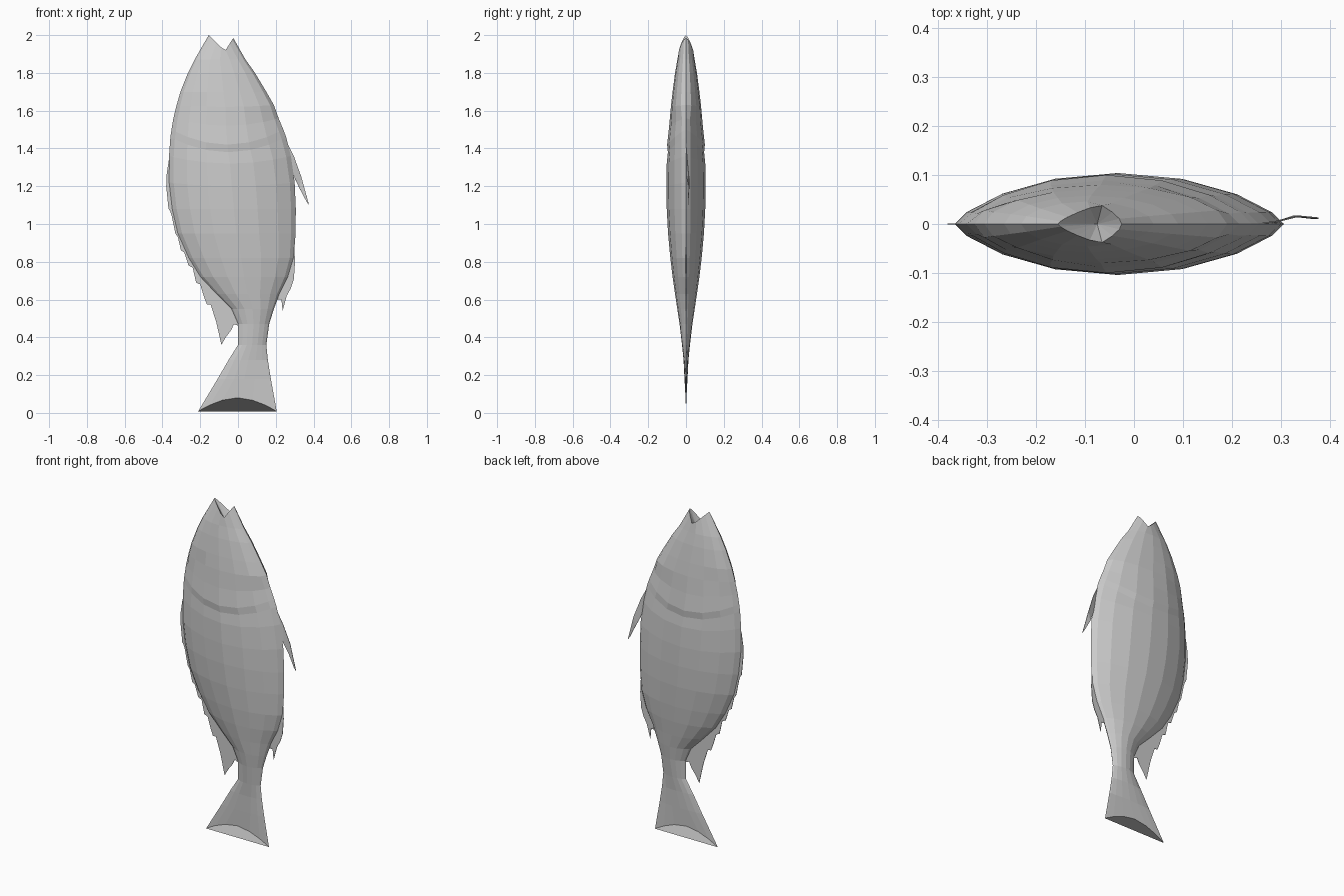
import bpy, bmesh, math

cube = bpy.data.objects.get("Cube")
if cube:
    bpy.data.objects.remove(cube, do_unlink=True)

grey = bpy.data.materials.new("pale_grey")
grey.use_nodes = True
colour = (0.6, 0.6, 0.6, 1)
grey.diffuse_color = colour
grey.node_tree.nodes["Principled BSDF"].inputs["Base Color"].default_value = colour


def make_object(name, bm):
    mesh = bpy.data.meshes.new(name)
    bm.to_mesh(mesh)
    bm.free()
    mesh.materials.append(grey)
    obj = bpy.data.objects.new(name, mesh)
    bpy.context.collection.objects.link(obj)
    return obj


# Body sections: height, back edge, belly edge, half thickness, downward sag
SECTIONS = [
    (1.87, -.23, .04, .046, 0), (1.8, -.265, .09, .058, 0),
    (1.7, -.305, .15, .071, 0), (1.63, -.325, .19, .08, .01),
    (1.56, -.342, .215, .089, .04), (1.5, -.352, .24, .1, .08),
    (1.46, -.358, .255, .096, .08), (1.36, -.365, .28, .102, .04),
    (1.22, -.366, .3, .104, .02), (1.08, -.35, .306, .102, 0),
    (.95, -.32, .305, .095, 0), (.82, -.262, .295, .083, 0),
    (.72, -.2, .265, .071, 0), (.63, -.115, .22, .058, 0),
    (.55, -.035, .19, .046, 0), (.47, 0, .165, .034, 0),
    (.36, 0, .15, .021, 0), (.28, -.05, .158, .013, 0),
    (.18, -.108, .174, .008, 0),
]
SPANS = 8
US = [-math.cos(math.pi * i / SPANS) for i in range(SPANS + 1)]


def section_half(z, xl, xr, th, sag):
    blunt = .55 if z > 1.6 else .75
    pts = []
    for i, u in enumerate(US):
        x = (xl + xr) / 2 + u * (xr - xl) / 2
        fullness = max(0, 1 - u * u)
        y = th * fullness ** blunt
        # Shallow eye socket
        if i == 2 and 1.6 < z < 1.66:
            y -= .008
        pts.append((x, y, z - sag * fullness))
    return pts


def lip_half():
    pts = []
    for u in US:
        t = (u + 1) / 2
        x = -.155 + .13 * t
        corner = .66
        if t < corner:
            z = 2 - .085 * t / corner
            y = .04 * (t / corner) ** .7
        else:
            s = (t - corner) / (1 - corner)
            z = 1.915 + .07 * s
            y = .04 * (1 - s) ** .6
        pts.append((x, y, z))
    return pts


def tail_half():
    pts = []
    for u in US:
        x = -.003 + .208 * u
        pts.append((x, .002 * (1 - u * u), .008 + .072 * (1 - abs(u) ** 1.8)))
    return pts


# Body, head and tail as one faceted loft
bm = bmesh.new()
rings = []
for half in [lip_half()] + [section_half(*s) for s in SECTIONS] + [tail_half()]:
    front = [(x, -y, z) for x, y, z in half]
    back = half[-2:0:-1]
    rings.append([bm.verts.new(p) for p in front + back])
count = 2 * SPANS
for upper, lower in zip(rings, rings[1:]):
    for i in range(count):
        j = (i + 1) % count
        bm.faces.new((upper[i], lower[i], lower[j], upper[j]))
# Open mouth running down to a throat point
throat = bm.verts.new((-.075, 0, 1.87))
for i in range(count):
    bm.faces.new((rings[0][i], rings[0][(i + 1) % count], throat))
bm.faces.new(rings[-1][::-1])
bmesh.ops.recalc_face_normals(bm, faces=bm.faces[:])
make_object("fish_body", bm)


def back_edge(z, side):
    """Edge of the body at a height: side 1 is the back, 2 the belly."""
    for a, b in zip(SECTIONS, SECTIONS[1:]):
        if b[0] <= z <= a[0]:
            return a[side] + (b[side] - a[side]) * (a[0] - z) / (a[0] - b[0])
    return 0


def make_fin(name, outline, bend=0):
    bm = bmesh.new()
    bm.faces.new([bm.verts.new((x, bend * math.sin(i), z))
                  for i, (x, z) in enumerate(outline)])
    bmesh.ops.triangulate(bm, faces=bm.faces[:])
    obj = make_object(name, bm)
    solid = obj.modifiers.new("thickness", "SOLIDIFY")
    solid.thickness = .003
    solid.offset = 0


def rooted(outer, side):
    """Close a fin outline along a line just inside the body edge."""
    inset = .012 if side == 1 else -.012
    root = [(back_edge(z, side) + inset, z) for x, z in reversed(outer)]
    return outer + root


# Spiny fin along the back, with its ragged edge
make_fin("spiny_back_fin", rooted([
    (-.366, 1.34), (-.378, 1.26), (-.38, 1.2), (-.368, 1.08), (-.36, 1.07),
    (-.35, 1.04), (-.332, .95), (-.318, .93), (-.302, .86), (-.285, .85),
    (-.262, .78), (-.24, .77), (-.222, .69), (-.2, .68), (-.182, .62),
    (-.165, .575)], 1))

# Soft fin in front of the tail
make_fin("soft_back_fin", [
    (-.2, .75), (-.19, .67), (-.15, .59), (-.115, .48), (-.088, .36),
    (-.078, .42), (-.065, .4), (-.055, .45), (-.035, .44), (-.022, .47),
    (.005, .46), (.01, .52), (-.03, .57), (-.1, .64)])

# Fin under the tail end of the belly
make_fin("rear_belly_fin", rooted([
    (.298, .88), (.302, .8), (.296, .71), (.28, .66), (.258, .62),
    (.236, .54), (.23, .6)], 2))

# Curved fin on the belly, as a bent strip
bm = bmesh.new()
strip = [((.255, 1.44), (.28, 1.3), 0), ((.295, 1.36), (.297, 1.25), .006),
         ((.335, 1.25), (.325, 1.19), .016), ((.376, 1.1), (.362, 1.12), .012)]
pairs = [[bm.verts.new((x, y, z)) for x, z in (a, b)] for a, b, y in strip]
for p, q in zip(pairs, pairs[1:]):
    bm.faces.new((p[0], q[0], q[1], p[1]))
fin = make_object("front_belly_fin", bm)
solid = fin.modifiers.new("thickness", "SOLIDIFY")
solid.thickness = .003
solid.offset = 0
